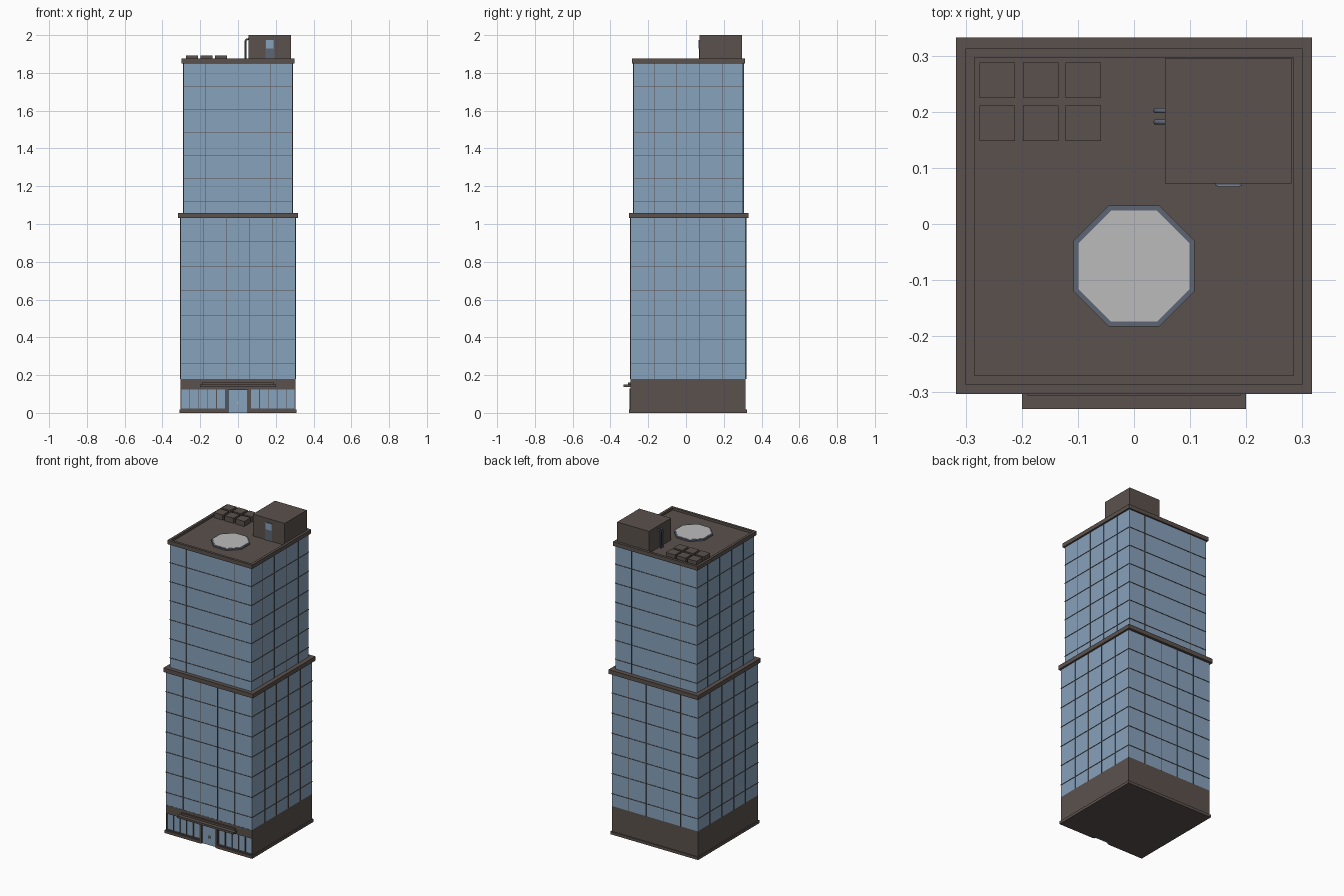
import bpy, bmesh, math

if "Cube" in bpy.data.objects:
    bpy.data.objects.remove(bpy.data.objects["Cube"])


def material(name, rgb):
    m = bpy.data.materials.new(name)
    m.diffuse_color = (*rgb, 1)
    m.use_nodes = True
    m.node_tree.nodes["Principled BSDF"].inputs["Base Color"].default_value = m.diffuse_color
    return m


BROWN = material("brown_cladding", (0.105, 0.083, 0.074))
GLASS = material("blue_glass", (0.245, 0.36, 0.50))
SLATE = material("slate_metal", (0.11, 0.133, 0.172))
LIGHT = material("light_grey", (0.50, 0.50, 0.50))


def boxes(name, specs, mat):
    """One object from boxes given as (x0, x1, y0, y1, z0, z1)."""
    bm = bmesh.new()
    for x0, x1, y0, y1, z0, z1 in specs:
        vs = bmesh.ops.create_cube(bm, size=1)["verts"]
        for v in vs:
            v.co.x = x1 if v.co.x > 0 else x0
            v.co.y = y1 if v.co.y > 0 else y0
            v.co.z = z1 if v.co.z > 0 else z0
    me = bpy.data.meshes.new(name)
    bm.to_mesh(me)
    bm.free()
    me.materials.append(mat)
    ob = bpy.data.objects.new(name, me)
    bpy.context.collection.objects.link(ob)
    return ob


def glass_tower(name, x0, x1, y0, y1, z0, z1, xs, ys, zs):
    """Glass block with thin mullions standing just proud of it."""
    boxes(name + "_glass", [(x0, x1, y0, y1, z0, z1)], GLASS)
    w, d = 0.0014, 0.003
    bars = []
    for x in xs:
        bars += [(x - w, x + w, y0 - d, y0 + d, z0, z1),
                 (x - w, x + w, y1 - d, y1 + d, z0, z1)]
    for y in ys:
        bars += [(x0 - d, x0 + d, y - w, y + w, z0, z1),
                 (x1 - d, x1 + d, y - w, y + w, z0, z1)]
    for z in zs:
        bars += [(x0, x1, y0 - d, y0 + d, z - w, z + w),
                 (x0, x1, y1 - d, y1 + d, z - w, z + w),
                 (x0 - d, x0 + d, y0, y1, z - w, z + w),
                 (x1 - d, x1 + d, y0, y1, z - w, z + w)]
    boxes(name + "_mullions", bars, BROWN)


# Towers
side_lines = [-0.165, -0.048, 0.073, 0.195]
glass_tower("lower_tower", -0.305, 0.305, -0.294, 0.316, 0.18, 1.035,
            [-0.183, -0.061, 0.061, 0.183], side_lines,
            [0.26 + 0.129 * i for i in range(6)])
glass_tower("upper_tower", -0.289, 0.289, -0.277, 0.303, 1.05, 1.855,
            [-0.173, 0.173], side_lines,
            [1.12 + 0.122 * i for i in range(6)])

# Ground floor: solid core with a recessed shop front
boxes("ground_floor", [
    (-0.305, 0.305, -0.282, 0.316, 0, 0.18),
    (-0.305, 0.305, -0.295, -0.28, 0.125, 0.18),
    (-0.305, -0.06, -0.295, -0.28, 0, 0.024),
    (0.06, 0.305, -0.295, -0.28, 0, 0.024)], BROWN)
boxes("plinth", [
    (-0.311, -0.06, -0.301, -0.28, 0, 0.018),
    (0.06, 0.311, -0.301, -0.28, 0, 0.018),
    (-0.311, -0.29, -0.29, 0.322, 0, 0.018),
    (0.29, 0.311, -0.29, 0.322, 0, 0.018),
    (-0.311, 0.311, 0.30, 0.322, 0, 0.018)], BROWN)
panes, posts = [], []
for s in (-1, 1):
    a, b = sorted((s * 0.06, s * 0.303))
    panes.append((a, b, -0.288, -0.28, 0.024, 0.125))
    for i in range(6):
        x = s * (0.066 + 0.0472 * i)
        posts.append((x - 0.002, x + 0.002, -0.294, -0.28, 0.024, 0.125))
boxes("shop_windows", panes, GLASS)
boxes("shop_window_posts", posts, BROWN)

# Entrance
boxes("entrance_door", [(-0.049, 0.049, -0.289, -0.28, 0, 0.12)], GLASS)
boxes("entrance_frame", [
    (-0.061, -0.049, -0.299, -0.28, 0, 0.13),
    (0.049, 0.061, -0.299, -0.28, 0, 0.13),
    (-0.061, 0.061, -0.299, -0.28, 0.12, 0.13)], BROWN)
boxes("door_handles", [(-0.006, -0.002, -0.294, -0.288, 0.045, 0.06),
                       (0.002, 0.006, -0.294, -0.288, 0.045, 0.06)], LIGHT)
boxes("canopy", [(-0.2, 0.2, -0.33, -0.29, 0.137, 0.15),
                 (-0.19, 0.19, -0.306, -0.29, 0.15, 0.162)], BROWN)

# Ledge, roof slab and parapet
boxes("middle_ledge", [(-0.317, 0.317, -0.303, 0.332, 1.031, 1.058)], BROWN)
X0, X1, Y0, Y1 = -0.3, 0.3, -0.286, 0.313
t = 0.016
boxes("roof_slab", [(X0, X1, Y0, Y1, 1.849, 1.86)], BROWN)
boxes("parapet", [
    (X0, X1, Y0, Y0 + t, 1.86, 1.875), (X0, X1, Y1 - t, Y1, 1.86, 1.875),
    (X0, X0 + t, Y0 + t, Y1 - t, 1.86, 1.875),
    (X1 - t, X1, Y0 + t, Y1 - t, 1.86, 1.875)], BROWN)

# Stair house on the roof
boxes("stair_house", [(0.055, 0.281, 0.072, 0.296, 1.855, 2.0)], BROWN)
boxes("stair_door", [(0.145, 0.192, 0.069, 0.08, 1.86, 1.975)], SLATE)
boxes("stair_door_window", [(0.148, 0.189, 0.067, 0.075, 1.93, 1.973)], GLASS)

# Bent vent pipes entering the stair house
for i, y in enumerate((0.182, 0.202)):
    cu = bpy.data.curves.new("vent_pipe", "CURVE")
    cu.dimensions = "3D"
    cu.bevel_depth = 0.005
    cu.bevel_resolution = 1
    sp = cu.splines.new("POLY")
    pts = [(0.039, 1.858), (0.039, 1.966), (0.043, 1.976), (0.06, 1.98)]
    sp.points.add(len(pts) - 1)
    for p, (x, z) in zip(sp.points, pts):
        p.co = (x, y, z, 1)
    cu.materials.append(SLATE)
    ob = bpy.data.objects.new(f"vent_pipe_{i + 1}", cu)
    bpy.context.collection.objects.link(ob)

# Roof equipment boxes
boxes("roof_units", [(x, x + 0.063, y, y + 0.063, 1.858, 1.893)
                     for x in (-0.275, -0.198, -0.122)
                     for y in (0.148, 0.225)], BROWN)


# Octagonal landing pad
def octagon(name, flat, z0, z1, mat):
    bpy.ops.mesh.primitive_cylinder_add(
        vertices=8, radius=flat / math.cos(math.pi / 8), depth=z1 - z0,
        location=(0, -0.075, (z0 + z1) / 2), rotation=(0, 0, math.pi / 8))
    ob = bpy.context.object
    ob.name = name
    ob.data.materials.append(mat)


octagon("landing_pad_rim", 0.108, 1.857, 1.868, SLATE)
octagon("landing_pad", 0.099, 1.86, 1.870, LIGHT)
